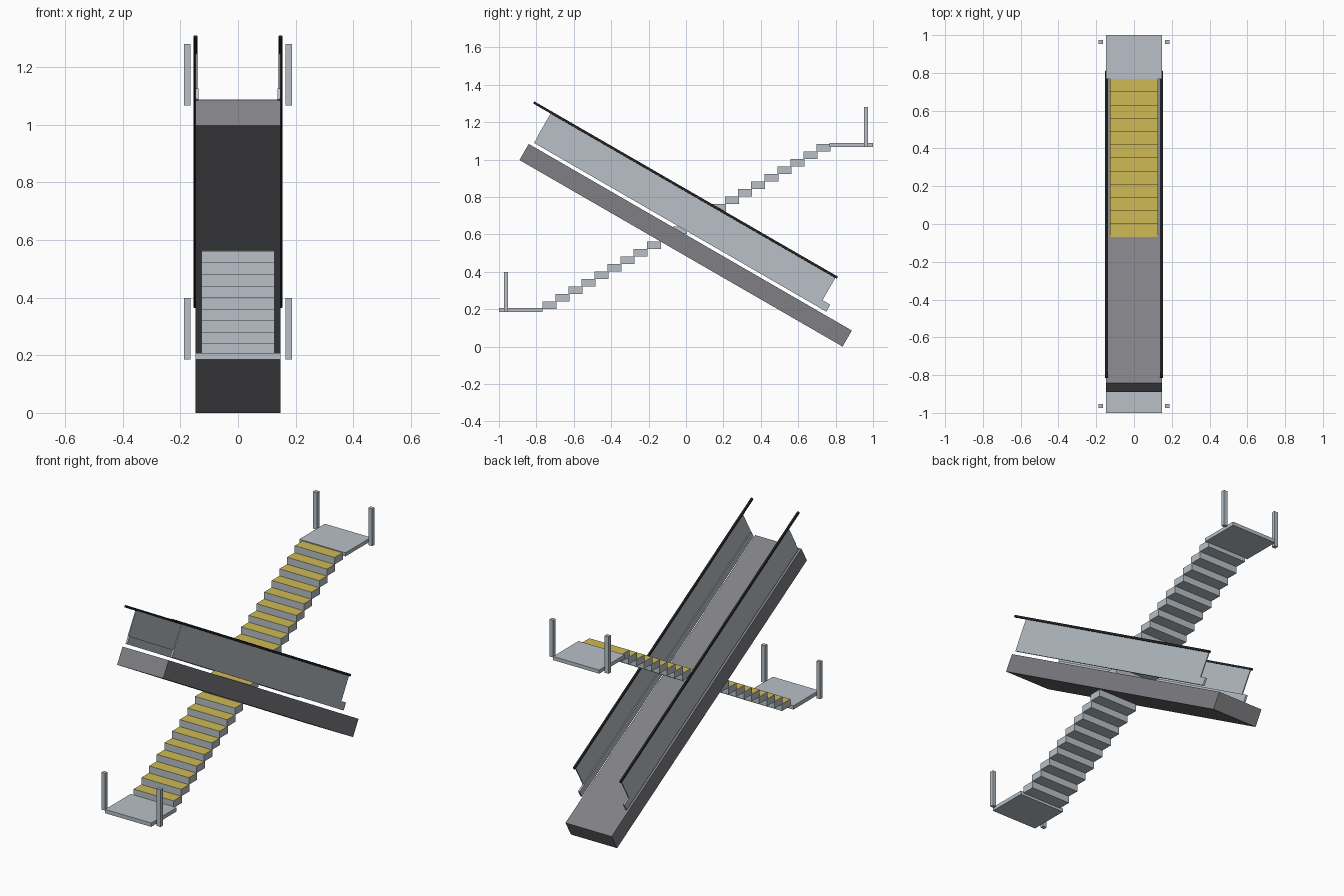
import bpy, bmesh, math
from mathutils import Matrix, Vector

if "Cube" in bpy.data.objects:
    bpy.data.objects.remove(bpy.data.objects["Cube"])


def material(name, rgb):
    m = bpy.data.materials.new(name)
    m.diffuse_color = (*rgb, 1)
    m.use_nodes = True
    m.node_tree.nodes["Principled BSDF"].inputs["Base Color"].default_value = m.diffuse_color
    return m


METAL = material("light metal", (0.48, 0.53, 0.57))
TRUSS = material("dark grey", (0.215, 0.215, 0.235))
YELLOW = material("tread yellow", (0.62, 0.49, 0.09))
BLACK = material("handrail black", (0.018, 0.018, 0.02))

# Sloped frame: local y runs down the incline, local z is normal to it
SLOPE = Matrix.Rotation(math.radians(-30), 4, 'X')


def box(name, x, y, z, mat, frame=None, top_mat=None):
    """Box from (min, max) ranges, optionally placed in a rotated frame."""
    bm = bmesh.new()
    bmesh.ops.create_cube(bm, size=1)
    for v in bm.verts:
        v.co = Vector([r[0] if c < 0 else r[1] for c, r in zip(v.co, (x, y, z))])
    bm.normal_update()
    if top_mat:
        for f in bm.faces:
            f.material_index = 1 if f.normal.z > 0.9 else 0
    if frame:
        bm.transform(frame)
    me = bpy.data.meshes.new(name)
    bm.to_mesh(me)
    bm.free()
    me.materials.append(mat)
    if top_mat:
        me.materials.append(top_mat)
    ob = bpy.data.objects.new(name, me)
    bpy.context.collection.objects.link(ob)
    return ob


# Inclined truss
box("truss", (-0.147, 0.147), (-1.27, 0.725), (0.4186, 0.518), TRUSS, SLOPE)

# Balustrades on both sides
for side, s in (("left", -1), ("right", 1)):
    def span(a, b):
        return tuple(sorted((s * a, s * b)))
    box(f"{side}_skirt", span(0.137, 0.148), (-1.248, 0.556), (0.537, 0.58), METAL, SLOPE)
    box(f"{side}_panel", span(0.142, 0.148), (-1.25, 0.508), (0.58, 0.718), METAL, SLOPE)
    rail = box(f"{side}_handrail", span(0.141, 0.154), (-1.358, 0.517), (0.717, 0.73), BLACK, SLOPE)
    bev = rail.modifiers.new("rounding", 'BEVEL')
    bev.width, bev.segments = 0.003, 2

    # Posts beside each landing
    for end, e, z in (("lower", -1, 0.185), ("upper", 1, 1.067)):
        y = tuple(sorted((e * 0.952, e * 0.974)))
        box(f"{end}_{side}_post", span(0.164, 0.188), y, (z, z + 0.214), METAL)

# Landings
box("lower_landing", (-0.147, 0.147), (-1, -0.768), (0.185, 0.207), METAL)
box("upper_landing", (-0.147, 0.147), (0.768, 1), (1.067, 1.088), METAL)

# Steps climbing front to back
N, RUN, RISE = 22, 0.0698, 0.0401
for i in range(N):
    y, z = -0.768 + i * RUN, 0.2 + i * RISE
    box(f"step_{i + 1}", (-0.127, 0.127), (y, y + RUN + 0.005), (z, z + 0.0405),
        METAL, top_mat=YELLOW)
